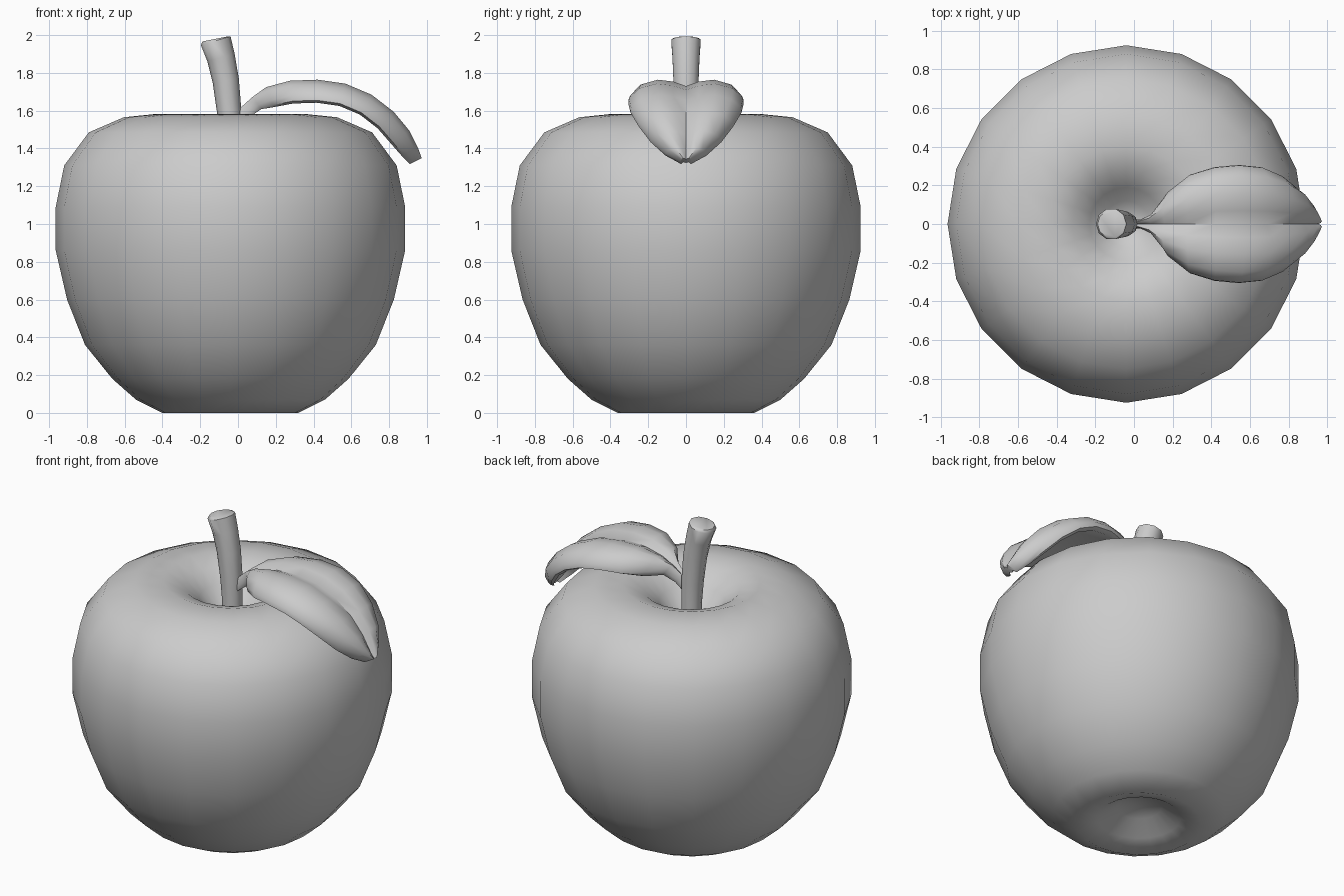
import bpy, bmesh
from math import cos, sin, pi, radians
from mathutils import Vector

if "Cube" in bpy.data.objects:
    bpy.data.objects.remove(bpy.data.objects["Cube"])


def loft(name, rings, sharp=180):
    """Skin closed rings of points, cap both ends, shade smooth."""
    bm = bmesh.new()
    loops = [[bm.verts.new(p) for p in ring] for ring in rings]
    n = len(loops[0])
    for a, b in zip(loops, loops[1:]):
        for i in range(n):
            j = (i + 1) % n
            bm.faces.new((a[i], a[j], b[j], b[i]))
    bm.faces.new(loops[0][::-1])
    bm.faces.new(loops[-1])
    bmesh.ops.recalc_face_normals(bm, faces=bm.faces)
    me = bpy.data.meshes.new(name)
    bm.to_mesh(me)
    bm.free()
    me.shade_smooth()
    me.set_sharp_from_angle(angle=radians(sharp))
    ob = bpy.data.objects.new(name, me)
    bpy.context.collection.objects.link(ob)
    return ob


def frames(path):
    """Tangent-perpendicular direction in the xz plane at each (x, z) point."""
    for i, (x, z) in enumerate(path):
        a, b = path[max(i - 1, 0)], path[min(i + 1, len(path) - 1)]
        t = Vector((b[0] - a[0], 0, b[1] - a[1])).normalized()
        yield Vector((x, 0, z)), Vector((-t.z, 0, t.x))


Y = Vector((0, 1, 0))

# Fruit body: lathe profile (radius, z) from bottom dimple to top dimple
profile = [(0.03, 0.13), (0.13, 0.11), (0.24, 0.04), (0.36, 0), (0.50, 0.07),
           (0.625, 0.18), (0.77, 0.36), (0.865, 0.60), (0.925, 0.86),
           (0.925, 1.09), (0.88, 1.31), (0.75, 1.485), (0.565, 1.565),
           (0.40, 1.582), (0.28, 1.54), (0.19, 1.47), (0.12, 1.39), (0.03, 1.35)]
SIDES = 20
loft("apple_body", [[(-0.04 + r * cos(2 * pi * k / SIDES), r * sin(2 * pi * k / SIDES), z)
                     for k in range(SIDES)] for r, z in profile])

# Stem: curved tapered rod leaning to the left
stem_path = [(-0.04, 1.32), (-0.04, 1.46), (-0.047, 1.60), (-0.065, 1.76),
             (-0.09, 1.88), (-0.118, 1.97), (-0.12, 1.98)]
stem_radii = [0.06, 0.06, 0.065, 0.07, 0.075, 0.082, 0.07]
loft("stem", [[c + r * (cos(2 * pi * k / 10) * nrm + sin(2 * pi * k / 10) * Y)
               for k in range(10)]
              for (c, nrm), r in zip(frames(stem_path), stem_radii)], 50)

# Leaf: arched midrib with two puffy lobes, half width per station
leaf_path = [(-0.03, 1.56), (0.03, 1.605), (0.09, 1.655), (0.16, 1.695), (0.28, 1.725),
             (0.42, 1.73), (0.56, 1.71), (0.69, 1.655), (0.80, 1.57), (0.88, 1.475),
             (0.93, 1.39), (0.955, 1.34)]
leaf_width = [0.025, 0.025, 0.06, 0.17, 0.26, 0.30, 0.312, 0.30, 0.255, 0.19, 0.11, 0.03]
# Section as (fraction of half width, offset along normal)
half = [(0.22, 0.024), (0.5, 0.034), (0.8, 0.008), (0.97, -0.045), (0.98, -0.075),
        (0.88, -0.088), (0.5, -0.05)]
section = [(0, 0)] + half + [(0, -0.065)] + [(-u, v) for u, v in reversed(half)]
rings = []
for (c, nrm), w in zip(frames(leaf_path), leaf_width):
    s = min(1, 0.5 + w / 0.4)
    rings.append([c + Y * (u * w) + nrm * (v * s) for u, v in section])
loft("leaf", rings, 42)
